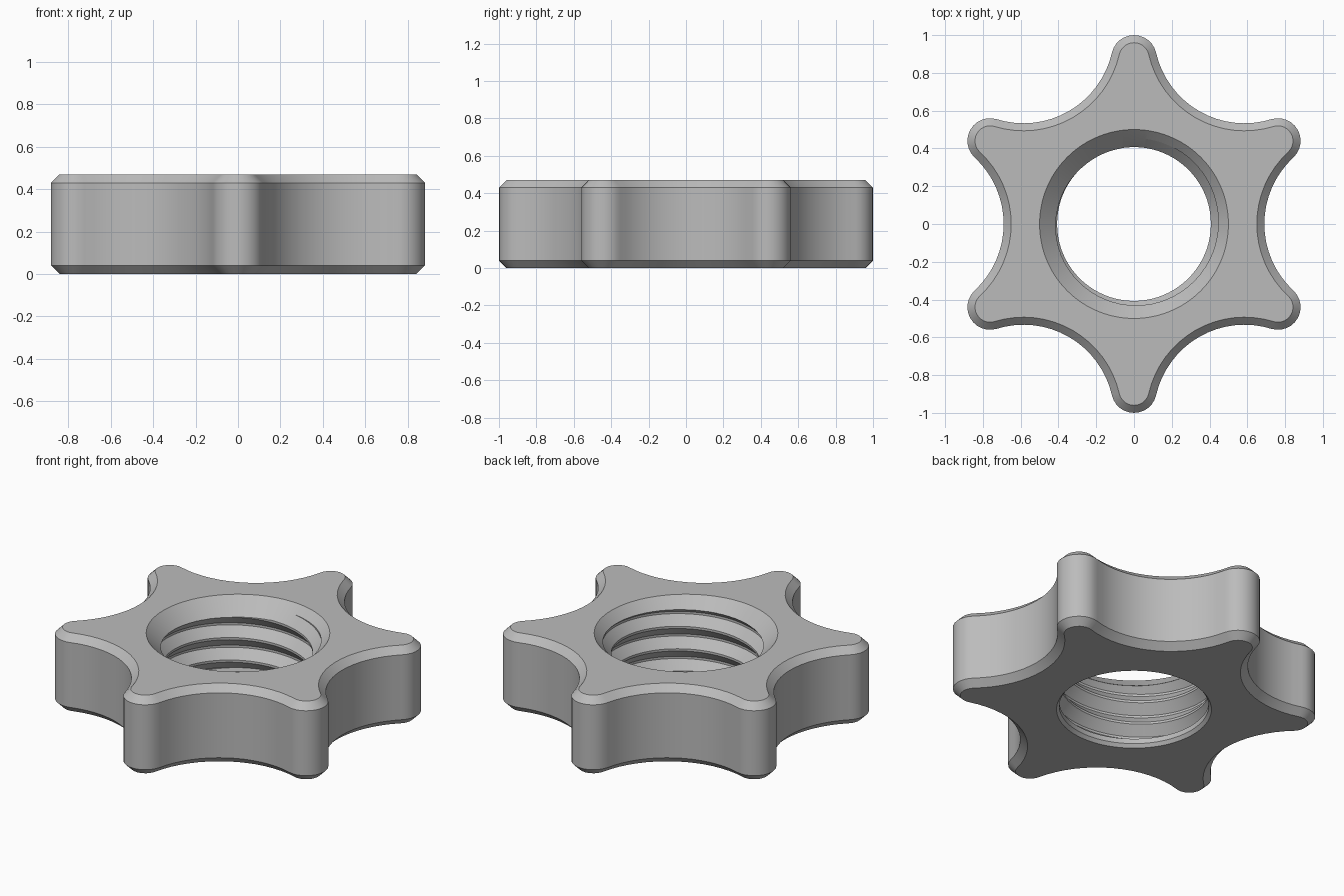
import bpy, bmesh
from math import sin, cos, pi, radians, hypot, atan2, floor

cube = bpy.data.objects.get("Cube")
if cube:
    bpy.data.objects.remove(cube, do_unlink=True)

HEIGHT, BEVEL = 0.47, 0.04
TIP_DIST, TIP_R = 0.88, 0.12        # rounded lobe tips
VALLEY_R = 0.48                     # scooped sides between the lobes
VALLEY_DIST = 0.69 + VALLEY_R
BORE_R, ROOT_R, MOUTH_R = 0.407, 0.455, 0.5
PITCH, THREAD_BASE, PHASE = 0.135, 0.05, 0.065
LOBES, TIP_STEPS, VALLEY_STEPS = 6, 12, 16


def outline(inset):
    """Star outline of tangent arcs, shrunk by the inset."""
    tx, ty = TIP_DIST * cos(pi / 6), TIP_DIST * sin(pi / 6)
    aim = atan2(-ty, VALLEY_DIST - tx)
    half_tip = pi / 6 - aim
    half_valley = atan2(ty, VALLEY_DIST - tx)
    points = []
    for k in range(LOBES):
        tip = radians(30 + 60 * k)
        for i in range(TIP_STEPS):
            a = tip - half_tip + 2 * half_tip * i / TIP_STEPS
            r = TIP_R - inset
            points.append((TIP_DIST * cos(tip) + r * cos(a),
                           TIP_DIST * sin(tip) + r * sin(a)))
        mid = tip + pi / 6
        for i in range(VALLEY_STEPS):
            a = mid + pi + half_valley - 2 * half_valley * i / VALLEY_STEPS
            r = VALLEY_R + inset
            points.append((VALLEY_DIST * cos(mid) + r * cos(a),
                           VALLEY_DIST * sin(mid) + r * sin(a)))
    return points


# Thread profile over one pitch: (fraction of pitch, radius)
PROFILE = [(0, BORE_R), (0.1, BORE_R), (0.5, ROOT_R), (0.6, ROOT_R), (1, BORE_R)]


def thread_radius(z, turn):
    f = (z - PHASE) / PITCH - turn
    f -= floor(f)
    for (f0, r0), (f1, r1) in zip(PROFILE, PROFILE[1:]):
        if f <= f1:
            return r0 + (r1 - r0) * (f - f0) / (f1 - f0)
    return BORE_R


def bore_section(turn):
    """Radius and height pairs from the countersunk mouth down to the base."""
    drop = HEIGHT - MOUTH_R
    heights = (HEIGHT - 0.001 * i for i in range(100))
    top = next(z for z in heights if thread_radius(z, turn) >= z - drop)
    section = [(MOUTH_R, HEIGHT), (top - drop, top)]
    for k in range(5, -4, -1):
        for f, r in reversed(PROFILE[:-1]):
            z = PHASE + PITCH * (k + f + turn)
            if not THREAD_BASE < z < top:
                z = min(max(z, THREAD_BASE), top)
                r = thread_radius(z, turn)
            section.append((r, z))
    return section + [(BORE_R, THREAD_BASE), (BORE_R, 0.02), (0.422, 0)]


# Build one closed section per column and join neighbouring columns
outer, inner = outline(0), outline(BEVEL)
count = len(outer)
bm = bmesh.new()
columns = []
start = atan2(outer[0][1], outer[0][0])
for i in range(count + 1):
    (ox, oy), (ix, iy) = outer[i % count], inner[i % count]
    angle = 2 * pi if i == count else (atan2(oy, ox) - start) % (2 * pi)
    points = [(ix, iy, 0), (ox, oy, BEVEL), (ox, oy, HEIGHT - BEVEL), (ix, iy, HEIGHT)]
    for r, z in bore_section(angle / (2 * pi)):
        points.append((r * cos(angle + start), r * sin(angle + start), z))
    columns.append([bm.verts.new(p) for p in points])
for a, b in zip(columns, columns[1:]):
    for j in range(len(a)):
        n = (j + 1) % len(a)
        bm.faces.new((a[j], b[j], b[n], a[n]))
bmesh.ops.remove_doubles(bm, verts=bm.verts, dist=0.0003)
bmesh.ops.recalc_face_normals(bm, faces=bm.faces)

mesh = bpy.data.meshes.new("star_nut")
bm.to_mesh(mesh)
bm.free()
nut = bpy.data.objects.new("star_nut", mesh)
bpy.context.collection.objects.link(nut)

# Plain grey finish
grey = bpy.data.materials.new("grey")
grey.use_nodes = True
color = (0.5, 0.5, 0.5, 1)
grey.diffuse_color = color
grey.node_tree.nodes["Principled BSDF"].inputs["Base Color"].default_value = color
mesh.materials.append(grey)

bpy.ops.object.select_all(action='DESELECT')
nut.select_set(True)
bpy.context.view_layer.objects.active = nut
bpy.ops.object.shade_smooth_by_angle(angle=radians(25))
